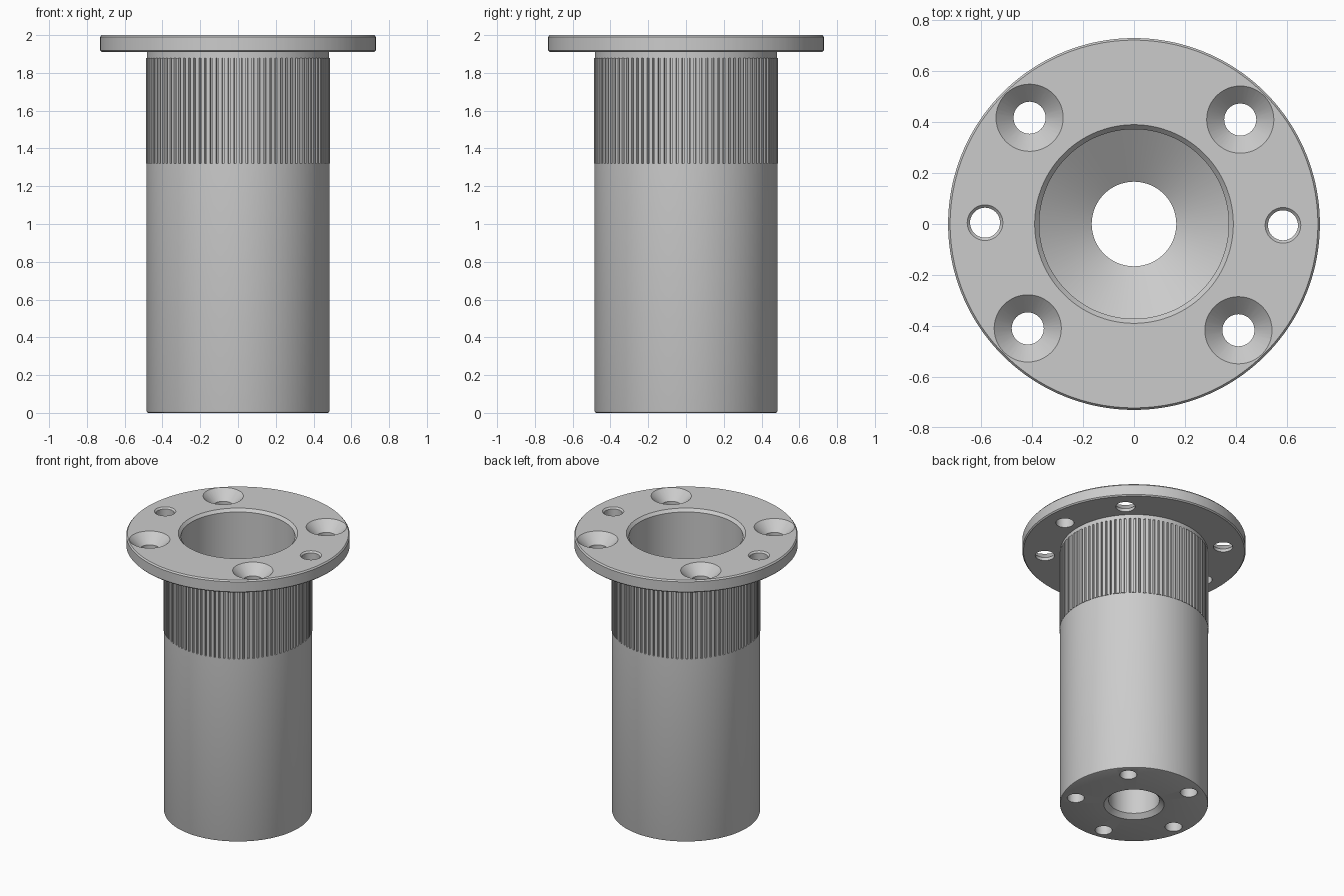
import bpy, bmesh
from math import cos, sin, pi, radians

if "Cube" in bpy.data.objects:
    bpy.data.objects.remove(bpy.data.objects["Cube"])

GROOVES = 96


def lathe(bm, profile, steps, cx=0, cy=0, closed=False):
    """Revolve (r, z[, groove_r]) points; steps is a list of (angle, in_groove)."""
    rings = []
    for p in profile:
        ring = []
        for a, g in steps:
            r = p[2] if g and len(p) > 2 else p[0]
            ring.append(bm.verts.new((cx + r * cos(a), cy + r * sin(a), p[1])))
        rings.append(ring)
    n = len(steps)
    pairs = list(zip(rings, rings[1:]))
    if closed:
        pairs.append((rings[-1], rings[0]))
    for lo, hi in pairs:
        for i in range(n):
            j = (i + 1) % n
            bm.faces.new((lo[i], lo[j], hi[j], hi[i]))
    if not closed:
        bm.faces.new(rings[0][::-1])
        bm.faces.new(rings[-1])


def finish(bm, name):
    bmesh.ops.recalc_face_normals(bm, faces=bm.faces)
    me = bpy.data.meshes.new(name)
    bm.to_mesh(me)
    bm.free()
    ob = bpy.data.objects.new(name, me)
    bpy.context.collection.objects.link(ob)
    return ob


# Flanged sleeve with knurled collar, through bore and conical floor
steps = []
for k in range(GROOVES):
    for f, g in ((0.0, False), (0.6, False), (0.68, True), (0.92, True)):
        steps.append(((k + f - 0.3) * 2 * pi / GROOVES, g))
profile = [
    (0.197, 0), (0.475, 0), (0.482, 0.003), (0.485, 0.012),   # base
    (0.485, 1.32), (0.488, 1.32, 0.476),                      # knurl start
    (0.488, 1.88, 0.476), (0.482, 1.88),                      # knurl end
    (0.482, 1.91), (0.722, 1.91), (0.73, 1.918),              # flange
    (0.73, 1.99), (0.722, 2.0), (0.39, 2.0), (0.372, 1.98),   # bore mouth
    (0.372, 0.40), (0.166, 0.26), (0.166, 0.03),              # cone floor
]
bm = bmesh.new()
lathe(bm, profile, steps, closed=True)
sleeve = finish(bm, "flanged_sleeve")

# Hole cutters
bm = bmesh.new()
circle = [(i * 2 * pi / 48, False) for i in range(48)]


def hole_ring(count, radius, start, prof):
    for k in range(count):
        a = radians(start) + k * 2 * pi / count
        lathe(bm, prof, circle, radius * cos(a), radius * sin(a))


# countersunk screw holes
hole_ring(4, 0.585, 44.5, [(0.063, 1.85), (0.063, 1.932), (0.132, 2.0), (0.132, 2.05)])
# plain chamfered holes
hole_ring(2, 0.585, -0.5, [(0.059, 1.85), (0.059, 1.989), (0.07, 2.0), (0.07, 2.05)])
# blind holes in the base
hole_ring(5, 0.39, 44.5, [(0.056, -0.05), (0.056, 0.2), (0.004, 0.23)])
cutter = finish(bm, "hole_cutter")
cutter.hide_render = True

mod = sleeve.modifiers.new("holes", "BOOLEAN")
mod.operation = "DIFFERENCE"
mod.solver = "EXACT"
mod.object = cutter
bpy.context.view_layer.objects.active = sleeve
sleeve.select_set(True)
bpy.ops.object.modifier_apply(modifier=mod.name)
bpy.data.objects.remove(cutter)
bpy.ops.object.shade_smooth_by_angle(angle=radians(28))
